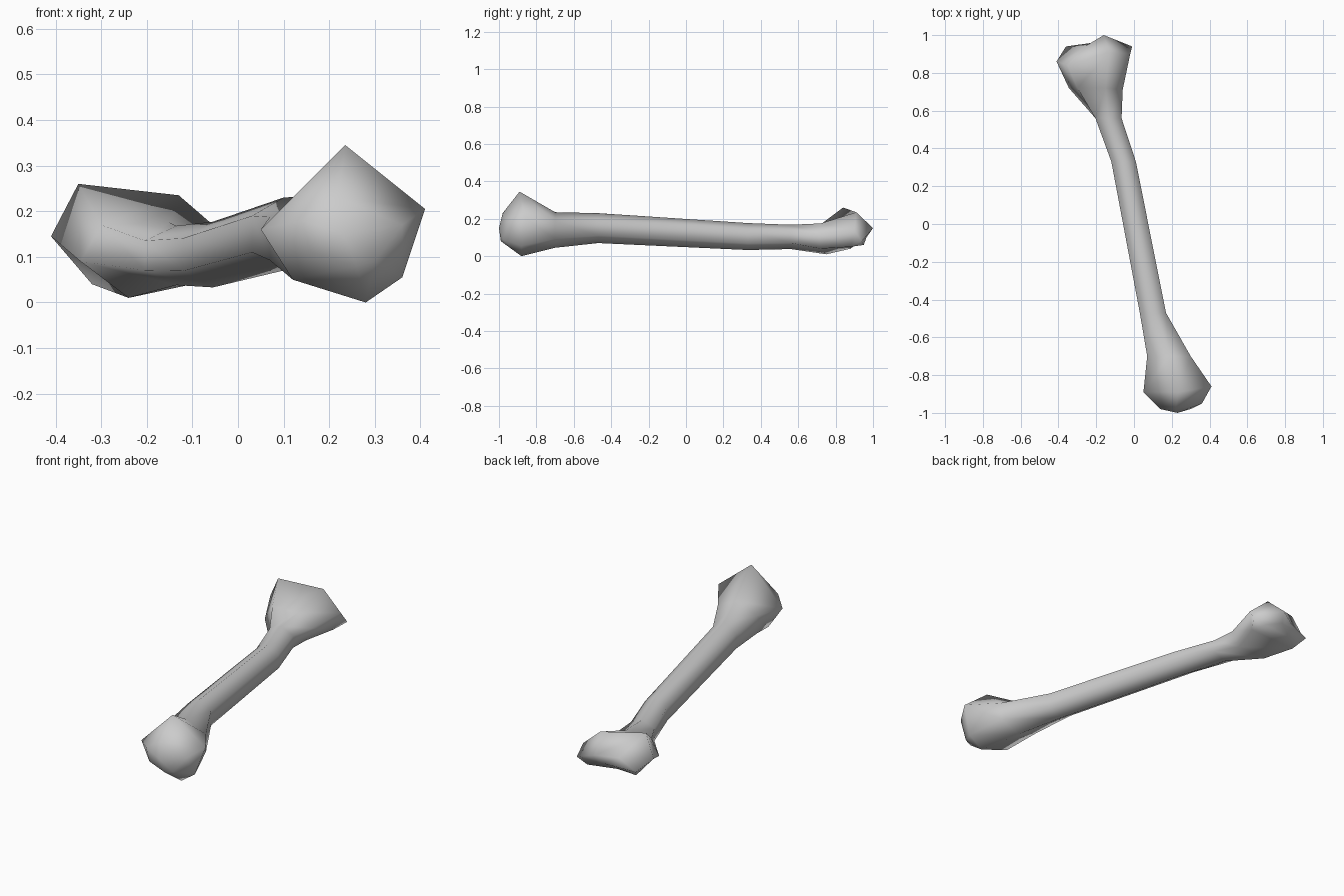
import bpy, bmesh
from math import cos, sin, radians

SIDES = 6  # every cross-section is a hexagon with a point on top


def remove_default_cube():
    cube = bpy.data.objects.get("Cube")
    if cube:
        bpy.data.objects.remove(cube, do_unlink=True)


def make_material(name, color):
    material = bpy.data.materials.new(name)
    material.use_nodes = True
    material.diffuse_color = color
    material.node_tree.nodes["Principled BSDF"].inputs["Base Color"].default_value = color
    return material


def shaft_ring(y, center_x, center_z, radius_x, radius_z):
    """Regular hexagon across the shaft, starting at the top, going to +x."""
    ring = []
    for i in range(SIDES):
        angle = radians(360 / SIDES * i)
        ring.append((center_x + radius_x * sin(angle), y, center_z + radius_z * cos(angle)))
    return ring


def bridge(bm, ring_a, ring_b):
    for i in range(SIDES):
        j = (i + 1) % SIDES
        bm.faces.new((ring_a[i], ring_a[j], ring_b[j], ring_b[i]))


def close_end(bm, ring, tip):
    center = bm.verts.new(tip)
    for i in range(SIDES):
        bm.faces.new((ring[i], ring[(i + 1) % SIDES], center))


def loft(name, rings, start_tip, end_tip, material):
    bm = bmesh.new()
    loops = [[bm.verts.new(point) for point in ring] for ring in rings]
    for ring_a, ring_b in zip(loops, loops[1:]):
        bridge(bm, ring_a, ring_b)
    close_end(bm, loops[0], start_tip)
    close_end(bm, loops[-1], end_tip)
    bmesh.ops.recalc_face_normals(bm, faces=bm.faces[:])
    for face in bm.faces:
        face.smooth = True
    mesh = bpy.data.meshes.new(name)
    bm.to_mesh(mesh)
    bm.free()
    mesh.materials.append(material)
    obj = bpy.data.objects.new(name, mesh)
    bpy.context.collection.objects.link(obj)
    return obj


remove_default_cube()
bone_grey = make_material("bone grey", (0.6, 0.6, 0.6, 1))

# Rounded front knob: small cap, then widest section
front_cap = [(.22, -.98, .23), (.36, -.95, .17), (.30, -.98, .09),
             (.26, -.99, .08), (.16, -.98, .11), (.14, -.98, .18)]
front_knob = [(.235, -.89, .345), (.41, -.86, .205), (.36, -.88, .055),
              (.28, -.88, 0), (.12, -.87, .05), (.05, -.89, .16)]

# Slender shaft, with a flare towards each end
shaft = [
    shaft_ring(-.7, .185, .14, .133, .095),
    shaft_ring(-.47, .1, .15, .08, .08),
    shaft_ring(.33, -.055, .105, .075, .072),
    shaft_ring(.56, -.135, .103, .08, .065),
]

# Two-lobed back end: flare, widest section, notched end
back_flare = [(-.15, .72, .175), (-.06, .71, .12), (-.1, .72, .04),
              (-.24, .75, .01), (-.345, .72, .09), (-.3, .72, .17)]
back_lobes = [(-.13, .91, .235), (-.02, .9, .14), (-.05, .88, .05),
              (-.32, .88, .04), (-.41, .86, .145), (-.35, .84, .26)]
back_notch = [(-.16, 1, .15), (-.01, .94, .08), (-.08, .95, .06),
              (-.26, .92, .07), (-.36, .94, .09), (-.26, .94, .14)]

loft("bone", [front_cap, front_knob] + shaft + [back_flare, back_lobes, back_notch],
     (.23, -1, .15), (-.18, .965, .1), bone_grey)
